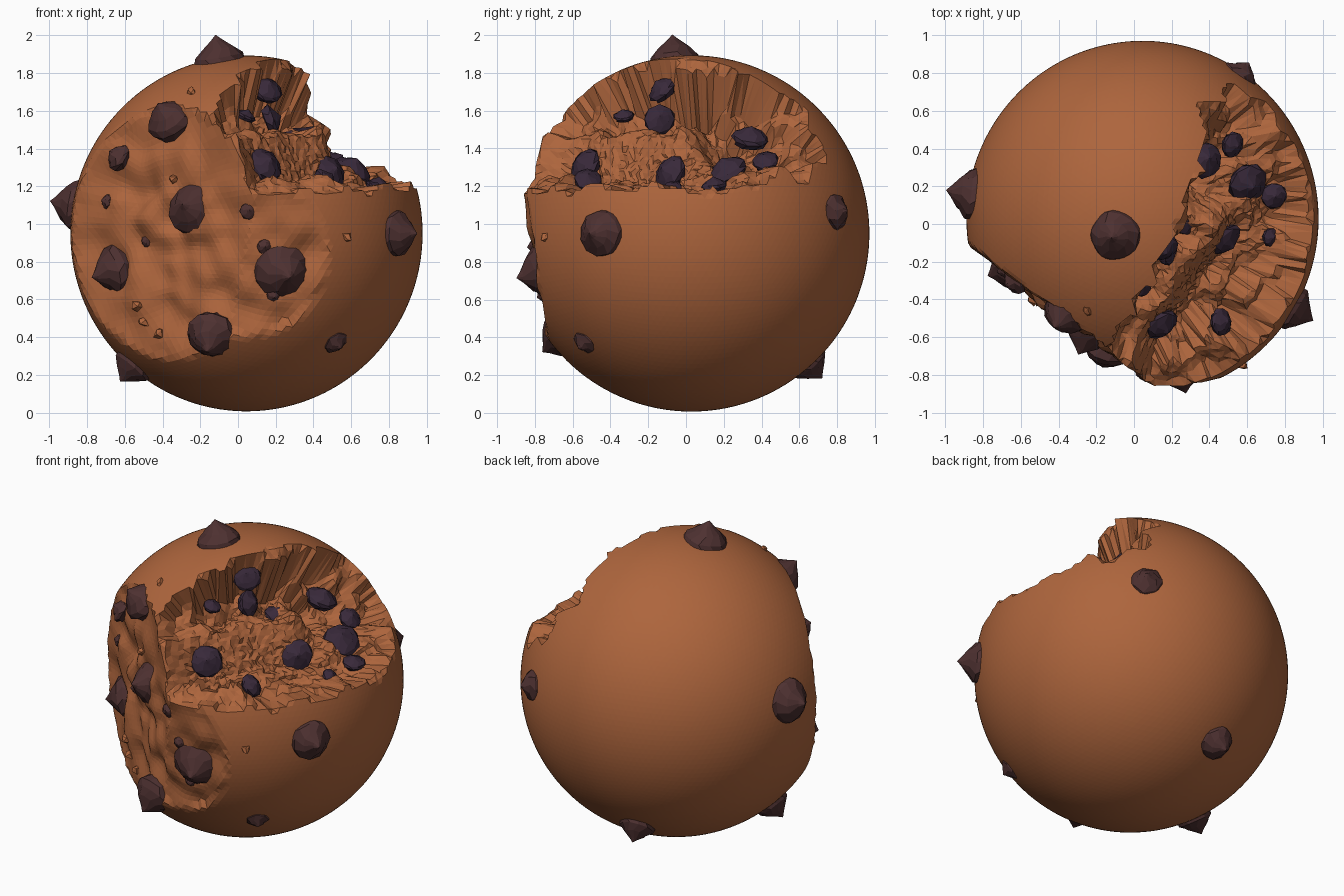
import bpy, bmesh, math, random
from mathutils import Vector, Matrix, noise

if "Cube" in bpy.data.objects:
    bpy.data.objects.remove(bpy.data.objects["Cube"])

random.seed(4)
C = Vector((0.045, 0.028, 0.95))
R = 0.943


def material(name, col):
    m = bpy.data.materials.new(name)
    m.diffuse_color = (*col, 1)
    m.use_nodes = True
    m.node_tree.nodes["Principled BSDF"].inputs["Base Color"].default_value = m.diffuse_color
    return m


DOUGH = material("baked dough brown", (0.42, 0.13, 0.046))
CHIP = material("dark chocolate", (0.075, 0.030, 0.030))
MELT = material("inner plum chocolate", (0.040, 0.022, 0.042))


def make(name, bm, mat):
    bmesh.ops.recalc_face_normals(bm, faces=bm.faces)
    me = bpy.data.meshes.new(name)
    bm.to_mesh(me)
    bm.free()
    me.materials.append(mat)
    ob = bpy.data.objects.new(name, me)
    bpy.context.collection.objects.link(ob)
    return ob


# flattened front of the ball: two planes (normal, distance from centre)
PLANES = [(Vector((-0.6, -0.8, 0.0)).normalized(), 0.665),
          (Vector((0.0, -1.0, -0.145)).normalized(), 0.832)]


def surface(d):
    """Point of the ball surface in direction d from its centre."""
    d = d.normalized()
    r = R
    for n, dist in PLANES:
        k = d.dot(n)
        if k > 0.05:
            r = min(r, dist / k)
    if r < R - 0.01:
        r = min(R, r + 0.06 * noise.noise(d * 5))
    return C + Vector((d.x * r * 0.99, d.y * r, d.z * r))


def on_front(x, z):
    """Front surface point at the given x and z."""
    lo, hi = -1.1, 0.1
    for _ in range(30):
        y = (lo + hi) / 2
        d = Vector((x, y, z)) - C
        if d.length > (surface(d) - C).length:
            lo = y
        else:
            hi = y
    return Vector((x, hi, z))


# bite: a rough wall at s = 0 and an uneven floor, in u (along) and s (away) axes
U = Vector((0.371, 0.929, 0))
S = Vector((0.929, -0.371, 0))
O = Vector((0.24, 0, 0))


def clamp(x):
    return min(1, max(0, x))


def bitten(p):
    u, s = (p - O).dot(U), (p - O).dot(S)
    if p.z < 1.05 or s < -0.3:
        return False
    # shelf below the wall, widening toward the back
    h = 0.08 + 0.18 * clamp((0.3 - u) / 0.25)
    edge = 0.02 + 0.25 * clamp(u + 0.55)
    w = clamp(1 - (s - edge) / 0.13)
    floor = 1.205 + h * w * w * (3 - 2 * w)
    if 0.35 < s < 0.65 and abs(u) < 0.5:
        floor -= 0.03
    floor += (0.10 if s < 0.55 else 0.06) * noise.noise(Vector((u, s, 0)) * 7)
    # wall hollowed beneath the rim
    wall = -0.11 * clamp(1 - abs(p.z - 1.58) / 0.28)
    wall += 0.12 * noise.noise(Vector((u * 7, p.z * 7, 7)))
    return p.z > floor and s > wall


# dough ball, bitten surface drawn in toward a point below the wall
P = Vector((-0.18, 0.10, 0.80))
bm = bmesh.new()
bmesh.ops.create_icosphere(bm, subdivisions=6, radius=1)
for v in bm.verts:
    p = surface(v.co)
    if bitten(p):
        hi, lo = 1.0, 0.0
        for k in range(1, 80):
            if not bitten(P.lerp(p, 1 - k / 80)):
                lo = 1 - k / 80
                break
            hi = 1 - k / 80
        for _ in range(7):
            mid = (lo + hi) / 2
            if bitten(P.lerp(p, mid)):
                hi = mid
            else:
                lo = mid
        p = P.lerp(p, lo) + Vector([random.uniform(-0.008, 0.008) for _ in range(3)])
    v.co = p
make("dough_ball", bm, DOUGH)

# chip profile: radius and height as fractions of the chip radius
PROFILE = [(0.8, -0.5), (1.0, 0.0), (0.93, 0.32), (0.6, 0.66), (0.22, 0.98)]


def chip(name, pos, axis, r, mat, height=1.2, sides=11):
    bm = bmesh.new()
    rings = []
    for k, (a, h) in enumerate(PROFILE):
        ring = []
        for i in range(sides):
            q = 2 * math.pi * (i + 0.5 * (k % 2)) / sides
            f = a * r * random.uniform(0.95, 1.06)
            ring.append(bm.verts.new((f * math.cos(q), f * math.sin(q), h * r * height / 1.2)))
        rings.append(ring)
    tip = bm.verts.new((0, 0, r * height))
    bm.faces.new(rings[0])
    for a, b in zip(rings, rings[1:]):
        for i in range(sides):
            j = (i + 1) % sides
            bm.faces.new((a[i], a[j], b[j], b[i]))
    for i in range(sides):
        bm.faces.new((rings[-1][i], rings[-1][(i + 1) % sides], tip))
    rot = axis.to_track_quat('Z', 'Y').to_matrix().to_4x4()
    bmesh.ops.transform(bm, matrix=Matrix.Translation(pos) @ rot, verts=bm.verts)
    return make(name, bm, mat)


# chips on the outside: position, radius
OUTER = [
    (-0.10, -0.06, 1.87, 0.135), (-0.87, 0.16, 1.10, 0.14),
    (-0.37, -0.43, 1.56, 0.125), (-0.64, -0.22, 1.36, 0.08),
    (-0.24, -0.63, 1.08, 0.14), (-0.66, -0.28, 0.75, 0.135),
    (0.24, -0.79, 0.75, 0.16), (-0.14, -0.63, 0.40, 0.135),
    (-0.55, -0.10, 0.26, 0.11), (-0.10, 0.65, 0.26, 0.11),
    (0.87, -0.46, 0.95, 0.125), (0.55, 0.76, 1.06, 0.10),
    (0.52, -0.54, 0.37, 0.07), (-0.70, -0.21, 1.12, 0.04),
    (-0.49, -0.40, 0.91, 0.038), (0.06, -0.80, 1.07, 0.05),
    (0.14, -0.80, 0.88, 0.04), (0.19, -0.77, 0.62, 0.04)]
for i, (x, y, z, r) in enumerate(OUTER):
    p = on_front(x, z) if y < -0.2 and x < 0.53 else surface(Vector((x, y, z)) - C)
    d = (p - C).normalized()
    chip(f"chocolate_chip_{i + 1}", p - d * 0.2 * r, d, r, CHIP,
         height=1.15 if r > 0.1 else 0.9, sides=11 if r > 0.1 else 7)

# chips bared by the bite: position, radius
INNER = [
    (0.15, -0.12, 1.71, 0.09), (0.17, -0.14, 1.55, 0.085), (0.04, -0.33, 1.57, 0.055),
    (0.14, -0.53, 1.31, 0.10), (0.48, -0.08, 1.27, 0.10), (0.37, 0.34, 1.45, 0.10),
    (0.60, 0.22, 1.28, 0.11), (0.74, 0.15, 1.20, 0.07), (0.46, -0.52, 1.23, 0.075),
    (0.72, -0.07, 1.19, 0.05), (0.27, 0.02, 1.44, 0.08), (0.52, 0.42, 1.33, 0.07)]
for i, (x, y, z, r) in enumerate(INNER):
    axis = Vector((0.6, -0.35, 0.7)) + Vector([random.uniform(-0.5, 0.5) for _ in range(3)])
    chip(f"bitten_chip_{i + 1}", Vector((x, y, z)), axis.normalized(), r, MELT,
         height=0.75, sides=8)

# small dough crumbs near the dent
for i, (x, z) in enumerate([(-0.53, 0.57), (-0.50, 0.48), (-0.42, 0.42),
                            (-0.34, 1.24), (0.58, 0.93), (-0.25, 1.70)]):
    bm = bmesh.new()
    bmesh.ops.create_icosphere(bm, subdivisions=1, radius=0.028,
                               matrix=Matrix.Translation(on_front(x, z)))
    for v in bm.verts:
        v.co += Vector([random.uniform(-0.01, 0.01) for _ in range(3)])
    make(f"crumb_{i + 1}", bm, DOUGH)
